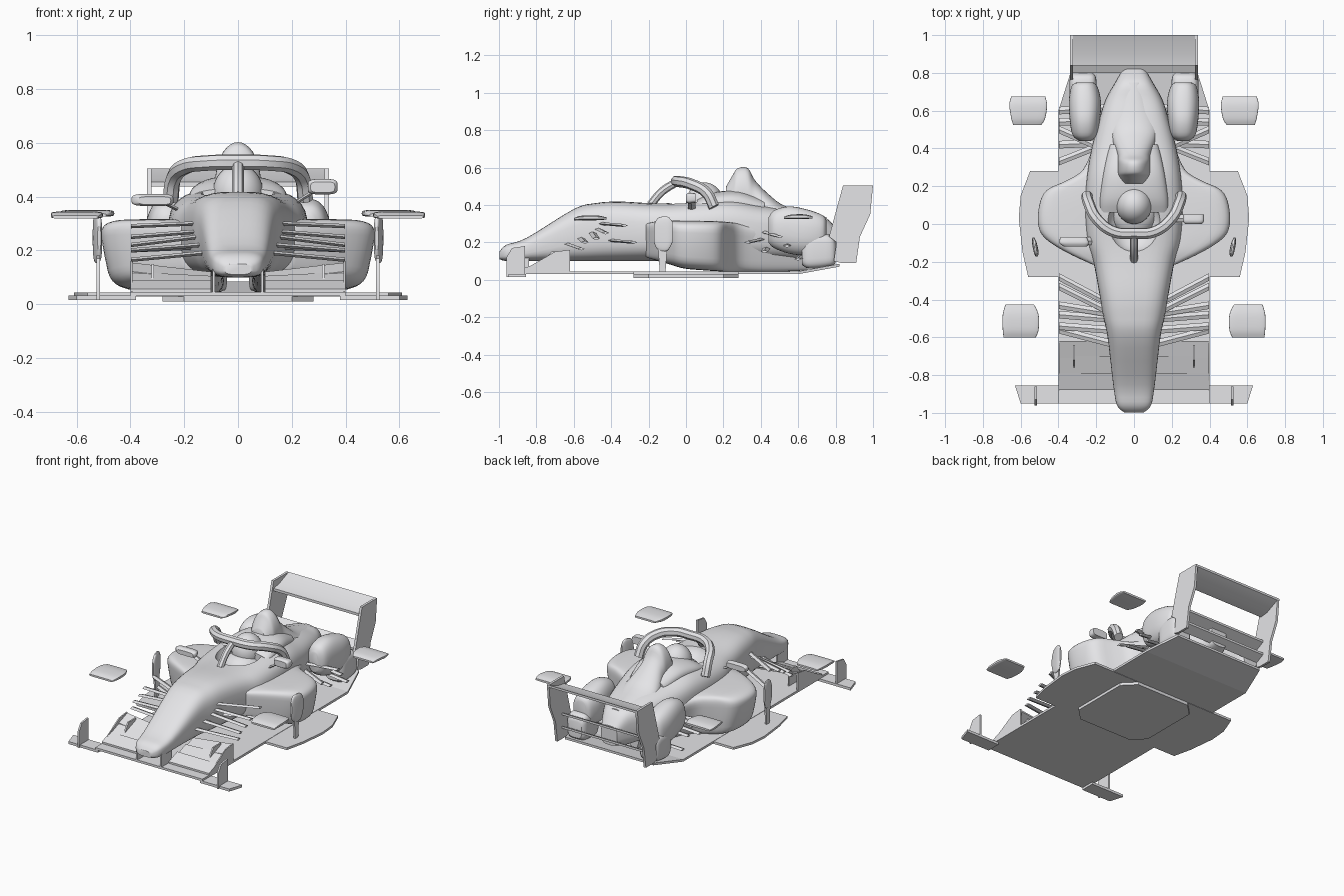
import bpy, bmesh, math
from mathutils import Vector

cube = bpy.data.objects.get("Cube")
if cube:
    bpy.data.objects.remove(cube, do_unlink=True)

GREY = (0.8, 0.8, 0.82, 1)
grey = bpy.data.materials.new("light_grey")
grey.use_nodes = True
grey.diffuse_color = GREY
grey.node_tree.nodes["Principled BSDF"].inputs["Base Color"].default_value = GREY


def activate(ob):
    bpy.ops.object.select_all(action='DESELECT')
    ob.select_set(True)
    bpy.context.view_layer.objects.active = ob


def finish(ob):
    ob.data.materials.clear()
    ob.data.materials.append(grey)
    activate(ob)
    bpy.ops.object.shade_smooth_by_angle(angle=math.radians(35))
    return ob


def build(name, verts, faces):
    me = bpy.data.meshes.new(name)
    me.from_pydata(verts, [], faces)
    bm = bmesh.new()
    bm.from_mesh(me)
    bmesh.ops.recalc_face_normals(bm, faces=bm.faces)
    bm.to_mesh(me)
    bm.free()
    ob = bpy.data.objects.new(name, me)
    bpy.context.collection.objects.link(ob)
    return finish(ob)


def refine(rows, sub=4):
    """Catmull-Rom interpolation between section rows."""
    out = []
    for i in range(len(rows) - 1):
        a, b, c, d = (rows[max(i - 1, 0)], rows[i], rows[i + 1],
                      rows[min(i + 2, len(rows) - 1)])
        for s in range(sub):
            t = s / sub
            out.append([q + 0.5 * t * (r - p + t * (2*p - 5*q + 4*r - w + t * (3*(q - r) + w - p)))
                        for p, q, r, w in zip(a, b, c, d)])
    return out + [list(rows[-1])]


def loft(name, rows, power=2.0, side=1, undercut=0, n=36):
    """Rows hold y, inner x, outer x, bottom z, top z."""
    rows = refine(rows)
    verts = []
    for y, x0, x1, z0, z1 in rows:
        for k in range(n):
            a = 2 * math.pi * k / n
            c, s = math.cos(a), math.sin(a)
            u = math.copysign(abs(c) ** (2 / power), c)
            v = math.copysign(abs(s) ** (2 / power), s)
            x = (x0 + x1) / 2 + u * (x1 - x0) / 2 - undercut * (1 + u) * (1 - v) / 4
            verts.append((side * x, y, (z0 + z1) / 2 + v * (z1 - z0) / 2))
    faces = [(i*n + k, i*n + (k+1) % n, (i+1)*n + (k+1) % n, (i+1)*n + k)
             for i in range(len(rows) - 1) for k in range(n)]
    faces += [tuple(range(n)), tuple(range((len(rows) - 1) * n, len(rows) * n))]
    return build(name, verts, faces)


def bridge(name, ring_a, ring_b):
    """Solid between two matching polygons."""
    n = len(ring_a)
    faces = [tuple(range(n)), tuple(range(n, 2 * n))]
    faces += [(k, (k+1) % n, n + (k+1) % n, n + k) for k in range(n)]
    return build(name, ring_a + ring_b, faces)


def prism(name, pts, axis, lo, hi):
    """Extrude a polygon along x (points y, z) or z (points x, y)."""
    put = (lambda p, d: (d, *p)) if axis == 'x' else (lambda p, d: (*p, d))
    return bridge(name, [put(p, lo) for p in pts], [put(p, hi) for p in pts])


def blade(name, a, b, chord=.02, thick=.008):
    """Flat diamond-section suspension arm."""
    ring = [(-chord, 0), (0, thick), (chord, 0), (0, -thick)]
    return bridge(name, *[[(x, y + dy, z + dz) for dy, dz in ring] for x, y, z in (a, b)])


def mirrored(half):
    return half + [(-x, y) for x, y in reversed(half)]


def ball(name, loc, size):
    bpy.ops.mesh.primitive_uv_sphere_add(segments=32, ring_count=20, location=loc)
    ob = bpy.context.object
    ob.name, ob.scale = name, size
    return finish(ob)


def tube(name, pts, radius):
    cu = bpy.data.curves.new(name, 'CURVE')
    cu.dimensions, cu.bevel_depth, cu.bevel_resolution = '3D', radius, 2
    cu.use_fill_caps = True
    sp = cu.splines.new('BEZIER')
    sp.bezier_points.add(len(pts) - 1)
    for bp, p in zip(sp.bezier_points, pts):
        bp.co = Vector(p)
        bp.handle_left_type = bp.handle_right_type = 'AUTO'
    sp.resolution_u = 8
    ob = bpy.data.objects.new(name, cu)
    bpy.context.collection.objects.link(ob)
    activate(ob)
    bpy.ops.object.convert(target='MESH')
    return finish(bpy.context.object)


# Nose, tub and gearbox fairing
sections = [(-.998, .05, .11, .15), (-.96, .09, .1, .187), (-.85, .11, .1, .225),
            (-.6, .14, .1, .378), (-.48, .165, .1, .41), (-.36, .185, .1, .418),
            (-.2, .215, .1, .41), (-.08, .25, .1, .41), (.1, .26, .1, .425),
            (.25, .25, .1, .43), (.4, .225, .1, .40), (.55, .185, .1, .375),
            (.66, .15, .1, .35), (.75, .1, .1, .33), (.82, .06, .12, .25)]
tub = loft("chassis", [(y, -w, w, a, b) for y, w, a, b in sections], 3.2)

# Cockpit opening
cutter = ball("cockpit_cutter", (0, .01, .43), (.14, .16, .11))
cutter.hide_render = True
cut = tub.modifiers.new("cockpit", 'BOOLEAN')
cut.operation, cut.object = 'DIFFERENCE', cutter
activate(tub)
bpy.ops.object.modifier_apply(modifier=cut.name)
bpy.data.objects.remove(cutter, do_unlink=True)
finish(tub)

# Driver, headrest, airbox and engine spine
ball("helmet", (0, .1, .41), (.095, .1, .11))
ball("driver_torso", (0, .06, .33), (.12, .13, .08))
loft("headrest", [(.06, -.18, .18, .34, .43), (.14, -.18, .18, .34, .465),
                  (.28, -.16, .16, .34, .475), (.42, -.13, .13, .3, .43)], 2.4)
loft("airbox", [(.215, -.06, .06, .36, .5), (.25, -.08, .08, .3, .56),
                (.275, -.085, .085, .3, .595), (.33, -.085, .085, .3, .597),
                (.37, -.09, .09, .28, .53), (.45, -.12, .12, .25, .45),
                (.54, -.13, .13, .25, .39), (.75, -.07, .07, .2, .335)])

# Halo
arc = [(.25, .15, .39), (.24, .11, .465), (.2, .03, .51), (.11, -.04, .525)]
tube("halo", arc + [(0, -.05, .527)] + [(-x, y, z) for x, y, z in reversed(arc)], .03)
tube("halo_pillar", [(0, -.19, .4), (0, -.13, .47), (0, -.055, .52)], .022)

# Floor, wide centre floor, plank and rear diffuser
prism("floor", mirrored([(.4, -.95), (.4, .6)]), 'z', .03, .045)
prism("side_floor", mirrored([(.56, -.28), (.59, -.15), (.61, .03), (.6, .15), (.55, .28)]),
      'z', .028, .043)
prism("plank", mirrored([(.2, -.28), (.28, -.2), (.28, .2), (.2, .28)]), 'z', .01, .03)
bridge("diffuser", [(-.4, .6, .03), (.4, .6, .03), (.4, .6, .045), (-.4, .6, .045)],
       [(-.33, .82, .07), (.33, .82, .07), (.33, .82, .085), (-.33, .82, .085)])

# Rear wing planes
prism("rear_wing", [(.84, .438), (.9, .445), (1, .49), (1, .505), (.9, .465), (.84, .455)],
      'x', -.335, .335)
for z in (.13, .22):
    prism("beam_wing", [(.8, z), (.86, z + .03), (.86, z + .045), (.8, z + .015)],
          'x', -.335, .335)

# Mirrors, set differently on each side
loft("left_mirror", [(0, .27, .36, .415, .455), (.015, .26, .37, .408, .465),
                     (.05, .26, .37, .412, .462)], 4)
blade("left_mirror_stalk", (.22, .03, .38), (.29, .03, .425))
loft("right_mirror", [(-.12, -.37, -.25, .37, .4), (-.1, -.395, -.24, .365, .41),
                      (-.07, -.39, -.25, .37, .405)], 4)
blade("right_mirror_stalk", (-.2, -.09, .34), (-.28, -.09, .38))

pods = [(-.215, .05, .23, .12, .3), (-.15, .05, .37, .1, .313), (-.08, .05, .48, .08, .316),
        (-.01, .05, .52, .06, .316), (.1, .05, .515, .05, .315), (.18, .05, .475, .045, .312),
        (.23, .05, .37, .04, .308), (.29, .05, .28, .04, .3), (.43, .05, .22, .04, .28),
        (.65, .04, .14, .05, .25)]
fairing = [(.44, .23, .29, .2, .33), (.47, .195, .325, .17, .37), (.55, .18, .34, .14, .392),
           (.65, .175, .345, .13, .375), (.73, .195, .33, .15, .345), (.75, .22, .3, .18, .32)]
duct = [(.62, .22, .32, .08, .2), (.66, .2, .34, .06, .24), (.77, .2, .34, .07, .24),
        (.8, .22, .32, .09, .2)]
endplate = [(.84, .505), (1, .505), (.985, .35), (.93, .23), (.91, .09), (.83, .09),
            (.79, .1), (.805, .2), (.765, .23), (.8, .36)]
front_arms = [(.13, -.63, .19, -.56, .165), (.14, -.56, .22, -.54, .2),
              (.15, -.5, .25, -.48, .22), (.15, -.47, .27, -.43, .25),
              (.16, -.45, .3, -.33, .29), (.17, -.4, .21, -.28, .2)]
rear_arms = [(.17, .42, .22, .33, .2), (.17, .43, .17, .42, .15), (.12, .55, .2, .54, .18),
             (.1, .62, .13, .6, .11), (.17, .4, .26, .5, .23)]

for side, label in ((1, "left_"), (-1, "right_")):
    # Sidepod, rear fairings and turning vane on its thin stem
    loft(label + "sidepod", pods, 5, side, .05)
    loft(label + "rear_fairing", fairing, 2.4, side)
    loft(label + "rear_duct", duct, 4, side)
    loft(label + "turning_vane", [(-.172, .51, .522, .2, .29), (-.15, .505, .53, .16, .33),
         (-.1, .515, .54, .155, .338), (-.072, .528, .538, .2, .31)], 3, side)
    prism(label + "vane_stem", [(-.15, .18), (-.1, .18), (-.11, .035), (-.14, .035)],
          'x', side * .514, side * .526)

    # Floating wheel winglets
    loft(label + "front_winglet", [(-.6, .52, .69, .318, .33), (-.56, .505, .695, .318, .342),
         (-.48, .505, .695, .318, .344), (-.425, .53, .68, .322, .334)], 5, side)
    loft(label + "rear_winglet", [(.525, .49, .64, .325, .337), (.56, .47, .65, .325, .348),
         (.63, .46, .66, .325, .35), (.675, .47, .65, .327, .34)], 5, side)

    # Rear wing end plate
    prism(label + "rear_endplate", endplate, 'x', side * .322, side * .338)

    # Front wing: foot, end plate, flaps rising outward, fin and nose pylon
    prism(label + "front_wing_foot", [(side * x, y) for x, y in
          ((.38, -.95), (.6, -.95), (.63, -.855), (.38, -.855))], 'z', .015, .032)
    prism(label + "front_endplate", [(-.96, .015), (-.86, .015), (-.86, .18), (-.93, .17),
          (-.96, .12)], 'x', side * .514, side * .526)
    for y, z, drop in ((-.88, .045, 0), (-.79, .075, .015), (-.71, .11, .035)):
        ends = [[(side * x, y + dy, z + dz - d) for dy, dz in
                 ((0, 0), (.09, .035), (.09, .045), (0, .012))]
                for x, d in ((.1, drop), (.4, 0))]
        bridge(label + "front_flap", *ends)
    prism(label + "flap_fin", [(-.8, .04), (-.64, .04), (-.64, .15), (-.72, .15)],
          'x', side * .312, side * .322)
    prism(label + "flap_tip", [(-.9, .035), (-.62, .035), (-.62, .16), (-.7, .15)],
          'x', side * .392, side * .4)
    prism(label + "nose_pylon", [(-.95, .035), (-.84, .035), (-.84, .13), (-.95, .13)],
          'x', side * .085, side * .095)

    # Suspension arms
    for group, arms in (("front_arm", front_arms), ("rear_arm", rear_arms)):
        for x, y, z, y2, z2 in arms:
            blade(label + group, (side * x, y, z), (side * .398, y2, z2))
